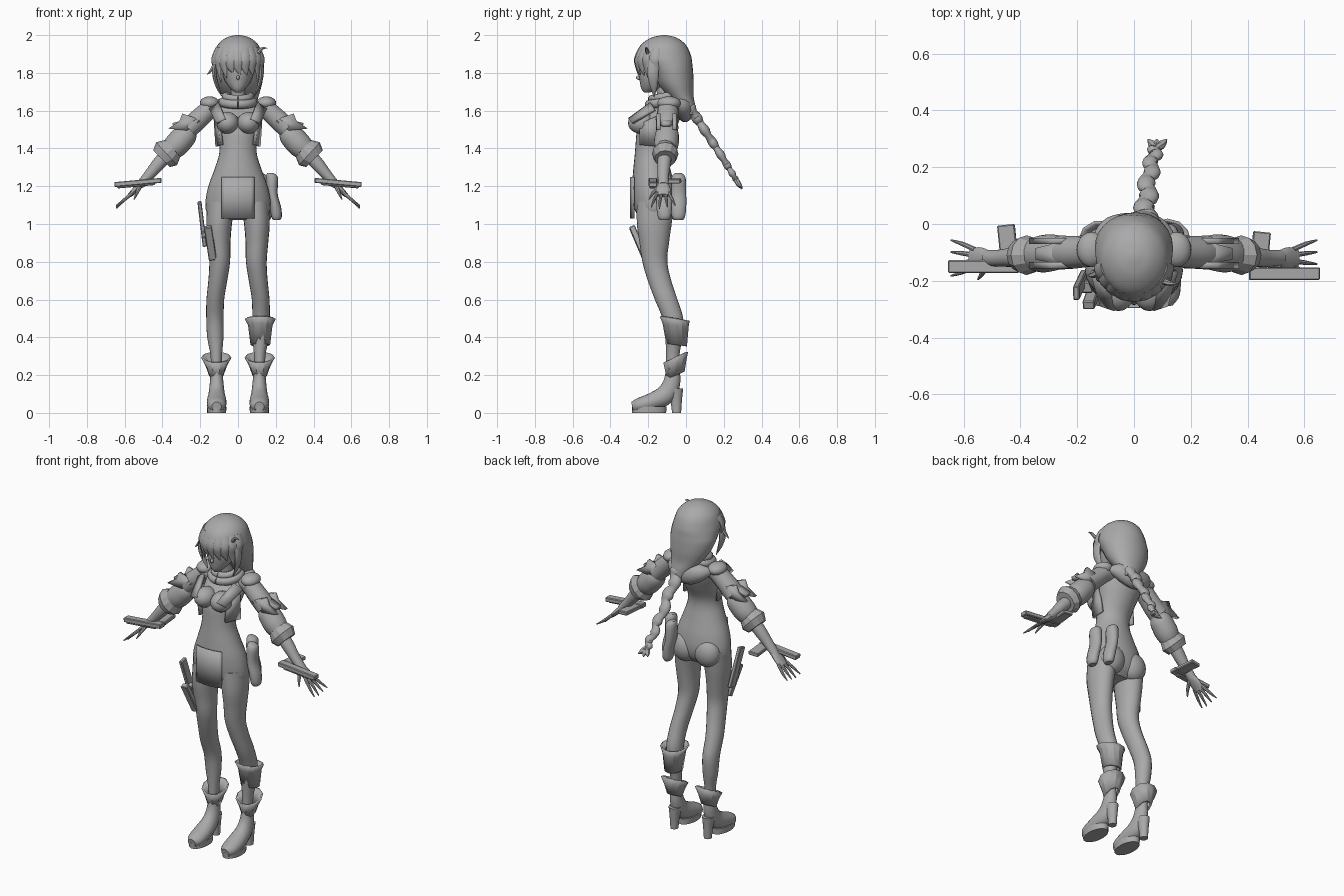
import bpy, bmesh, math
from mathutils import Vector, Matrix, Euler

grey = bpy.data.materials.new("plain grey")
grey.diffuse_color = (0.4, 0.4, 0.4, 1)


def finish(name, bm, mirror=False, thick=0, angle=40):
    """Turn a bmesh into a shaded object, optionally thickened and mirrored."""
    bmesh.ops.recalc_face_normals(bm, faces=bm.faces[:])
    me = bpy.data.meshes.new(name)
    bm.to_mesh(me)
    bm.free()
    me.materials.append(grey)
    ob = bpy.data.objects.new(name, me)
    bpy.context.collection.objects.link(ob)
    bpy.ops.object.select_all(action='DESELECT')
    ob.select_set(True)
    bpy.context.view_layer.objects.active = ob
    bpy.ops.object.shade_smooth_by_angle(angle=math.radians(angle))
    if thick:
        m = ob.modifiers.new("thickness", 'SOLIDIFY')
        m.thickness, m.offset = thick, 0
    if mirror:
        ob.modifiers.new("mirror", 'MIRROR').use_mirror_merge = False
    return ob


def spline(rings, steps):
    """Catmull-Rom interpolation of the ring list."""
    out = []
    for i in range(len(rings) - 1):
        p = [rings[max(0, min(len(rings) - 1, i + k))] for k in (-1, 0, 1, 2)]
        for s in range(steps):
            t = s / steps
            out.append(tuple(0.5 * (2*b + (c-a)*t + (2*a-5*b+4*c-d)*t*t + (3*b-a-3*c+d)*t**3)
                             for a, b, c, d in zip(*p)))
    return out + [rings[-1]]


def loft(name, rings, ref=None, n=20, steps=4, cap=True, tilt=0, **kw):
    """Skin ellipses (x, y, z, ra, rb): level rings, or rings square to the path if ref is given."""
    rings = spline(rings, steps)
    bm = bmesh.new()
    loops = []
    for i, (x, y, z, ra, rb) in enumerate(rings):
        c, u, v = Vector((x, y, z)), Vector((1, 0, tilt * 0)), Vector((0, 1, tilt))
        if ref:
            t = (Vector(rings[min(i+1, len(rings)-1)][:3]) - Vector(rings[max(i-1, 0)][:3])).normalized()
            u = Vector(ref)
            u = (u - t * u.dot(t)).normalized()
            v = t.cross(u)
        loops.append([bm.verts.new(c + u * max(ra, .001) * math.cos(k * math.tau / n)
                                   + v * max(rb, .001) * math.sin(k * math.tau / n)) for k in range(n)])
    for a, b in zip(loops, loops[1:]):
        for k in range(n):
            bm.faces.new((a[k], a[(k+1) % n], b[(k+1) % n], b[k]))
    if cap:
        bm.faces.new(loops[0])
        bm.faces.new(loops[-1])
    return finish(name, bm, **kw)


def ball(name, loc, size, **kw):
    bm = bmesh.new()
    bmesh.ops.create_uvsphere(bm, u_segments=20, v_segments=12, radius=1,
                              matrix=Matrix.Translation(loc) @ Matrix.Diagonal((*size, 1)))
    return finish(name, bm, **kw)


def box(name, loc, size, rot=(0, 0, 0), **kw):
    bm = bmesh.new()
    bmesh.ops.create_cube(bm, size=1, matrix=Matrix.Translation(loc)
                          @ Euler(rot).to_matrix().to_4x4() @ Matrix.Diagonal((*size, 1)))
    bmesh.ops.bevel(bm, geom=bm.edges[:], offset=.004, segments=1, affect='EDGES')
    return finish(name, bm, angle=20, **kw)


def plate(name, pts, thick, **kw):
    bm = bmesh.new()
    bm.faces.new([bm.verts.new(p) for p in pts])
    return finish(name, bm, thick=thick, angle=20, **kw)


X, Y = (1, 0, 0), (0, 1, 0)

# body
loft("torso", [(0, -.1, 1.66, .04, .04), (0, -.1, 1.63, .09, .06), (0, -.105, 1.6, .125, .075),
               (0, -.135, 1.55, .122, .1), (0, -.16, 1.49, .108, .1), (0, -.18, 1.42, .098, .087),
               (0, -.185, 1.36, .102, .087), (0, -.18, 1.28, .128, .1), (0, -.172, 1.2, .157, .113),
               (0, -.165, 1.12, .172, .115), (0, -.165, 1.06, .165, .1), (0, -.165, 1.02, .12, .06)], n=28)
ball("bust", (.055, -.235, 1.535), (.06, .072, .058), mirror=True)
ball("buttock", (.075, -.1, 1.1), (.08, .062, .085), mirror=True)
loft("neck", [(0, -.1, 1.6, .04, .04), (0, -.13, 1.76, .035, .035)], steps=1)

# front flap of the tunic
bm = bmesh.new()
cols = [[bm.verts.new((x, -.292 + 2 * x * x, z)) for z in (1.03, 1.14, 1.25)]
        for x in [-.085 + .017 * i for i in range(11)]]
for a, b in zip(cols, cols[1:]):
    for k in range(2):
        bm.faces.new((a[k], b[k], b[k+1], a[k+1]))
finish("front_flap", bm, thick=.008)

# legs and boots
loft("leg", [(.09, -.16, 1.12, .075, .1), (.1, -.168, 1.0, .068, .092), (.1, -.168, .9, .06, .078),
             (.097, -.165, .8, .055, .066), (.107, -.14, .7, .05, .062), (.12, -.105, .6, .047, .06),
             (.122, -.07, .5, .046, .055), (.12, -.065, .4, .043, .045), (.115, -.07, .3, .03, .035),
             (.115, -.07, .2, .028, .035)], mirror=True)
loft("boot", [(.113, -.07, .24, .03, .035), (.113, -.075, .16, .036, .045), (.113, -.11, .095, .044, .052),
              (.113, -.18, .06, .052, .046), (.113, -.25, .04, .048, .038), (.113, -.285, .033, .025, .025)],
     ref=X, mirror=True)
loft("boot_sole", [(.113, -.195, 0, .05, .09), (.113, -.195, .035, .052, .092)], steps=1, mirror=True)
loft("boot_heel", [(.113, -.05, 0, .022, .024), (.113, -.052, .06, .026, .03), (.113, -.06, .13, .035, .045)],
     mirror=True)
loft("ankle_cuff", [(.115, -.055, .2, .034, .045), (.115, -.055, .25, .052, .054), (.115, -.055, .295, .076, .064)],
     n=10, steps=1, cap=False, tilt=.45, thick=.01, mirror=True, angle=25)
loft("knee_cuff", [(.118, -.06, .5, .078, .074), (.118, -.055, .465, .06, .064), (.118, -.05, .36, .047, .05)],
     n=12, steps=1, cap=False, tilt=-.15, thick=.01, angle=25)

# arms
loft("arm", [(.1, -.09, 1.62, .045, .04), (.16, -.095, 1.6, .05, .045), (.23, -.1, 1.53, .045, .04),
             (.3, -.105, 1.45, .04, .036), (.41, -.115, 1.33, .036, .036), (.47, -.12, 1.26, .03, .028),
             (.52, -.12, 1.205, .028, .022)], ref=Y, mirror=True)
loft("puffed_sleeve", [(.25, -.1, 1.5, .045, .045), (.275, -.1, 1.475, .062, .062), (.32, -.105, 1.425, .066, .066),
                       (.35, -.11, 1.395, .058, .06)], ref=Y, mirror=True)
loft("sleeve_cuff", [(.345, -.11, 1.4, .056, .06), (.378, -.11, 1.372, .07, .082), (.405, -.11, 1.345, .056, .062)],
     ref=Y, n=12, steps=1, mirror=True, angle=25)
loft("upper_sleeve", [(.15, -.095, 1.61, .055, .05), (.22, -.1, 1.545, .058, .055), (.26, -.1, 1.505, .06, .052)],
     ref=Y, n=14, mirror=True)
for y in (-.145, -.06):
    plate("sleeve_wing", [(.2, y, 1.545), (.235, y, 1.565), (.295, y, 1.585), (.31, y, 1.545),
                          (.37, y, 1.505), (.27, y, 1.495)], .022, mirror=True)
plate("sleeve_wing_top", [(.225, -.15, 1.555), (.225, -.055, 1.555), (.345, -.085, 1.525), (.345, -.125, 1.525)],
      .02, mirror=True)

# hands
loft("palm", [(.505, -.12, 1.22, .024, .02), (.54, -.12, 1.185, .038, .016), (.575, -.12, 1.15, .034, .012)],
     ref=Y, n=12, mirror=True)
for i in range(4):
    y = -.15 + .02 * i
    dy = (i - 1.5) * .022
    loft("finger", [(.56, y, 1.165, .009, .01), (.605, y + dy * .6, 1.125, .008, .008),
                    (.645, y + dy, 1.082 + .008 * abs(i - 1), .003, .003)], ref=Y, n=8, steps=2, mirror=True)
loft("thumb", [(.52, -.14, 1.2, .012, .012), (.535, -.175, 1.165, .009, .009), (.55, -.195, 1.13, .003, .003)],
     ref=Y, n=8, steps=2, mirror=True)

# pistols lying flat beside each wrist
for s, y in ((1, -.175), (-1, -.15)):
    rot = (0, s * .09, 0)
    box("pistol_slide", (s * .53, y, 1.22), (.25, .045, .026), rot)
    box("pistol_rail", (s * .54, y - .004, 1.207), (.2, .028, .02), rot)
    box("pistol_grip", (s * .445, y + .085, 1.228), (.062, .125, .022), (0, s * .09, s * -.1))
    box("trigger_guard", (s * .495, y + .035, 1.223), (.05, .03, .01), rot)

# vest, shoulders and scarf
plate("lapel", [(.1, -.185, 1.64), (.15, -.165, 1.605), (.115, -.285, 1.535), (.065, -.302, 1.555)],
      .018, mirror=True)
plate("vest_side", [(.122, -.16, 1.57), (.1, -.245, 1.53), (.085, -.245, 1.42), (.112, -.14, 1.41)],
      .016, mirror=True)
ball("shoulder_pad", (.15, -.09, 1.64), (.052, .062, .036), mirror=True)
loft("hood", [(.13, -.05, 1.63, .02, .02), (.08, -.02, 1.62, .045, .05), (0, -.005, 1.6, .045, .062),
              (-.08, -.02, 1.62, .045, .05), (-.13, -.05, 1.63, .02, .02)], ref=Y, n=14)
for z, rad, thick in ((1.675, .066, .02), (1.645, .08, .024)):
    ring = [(rad * math.sin(a), -.115 - rad * math.cos(a), z - .012 * math.cos(a), thick, thick)
            for a in [math.tau * i / 28 for i in range(29)]]
    loft("scarf", ring, ref=(0, 0, 1), n=10, steps=1)

# head
loft("face", [(0, -.208, 1.695, .012, .012), (0, -.188, 1.715, .038, .048), (0, -.165, 1.755, .068, .08),
              (0, -.152, 1.81, .083, .1), (0, -.145, 1.9, .085, .1)])
ball("nose", (0, -.25, 1.775), (.009, .014, .012))

# hair
loft("hair", [(0, -.115, 2.0, .012, .012), (0, -.117, 1.985, .065, .07), (0, -.12, 1.945, .11, .122),
              (0, -.118, 1.885, .132, .146), (0, -.092, 1.84, .137, .126), (0, -.074, 1.8, .136, .112),
              (.005, -.055, 1.74, .122, .096), (.015, -.028, 1.68, .095, .068), (.03, 0, 1.63, .065, .048),
              (.04, .02, 1.58, .04, .032)], n=28)
for i in range(-4, 5):
    a = i * .3
    def at(r, z, w, d, turn=0):
        return (.93 * r * math.sin(a + turn), -.118 - r * math.cos(a + turn), z, w, d)
    low = 1.79 + .012 * (i % 3) - .014 * abs(i)
    loft("fringe_lock", [at(.12, 1.93, .03, .012), at(.145, 1.875, .03, .012), at(.142, 1.83, .022, .008),
                         at(.135, low, .002, .002, .1)],
         ref=(math.cos(a), math.sin(a), 0), n=8, steps=3, mirror=False)
loft("side_lock", [(.115, -.17, 1.88, .03, .014), (.125, -.175, 1.8, .03, .012), (.11, -.17, 1.73, .02, .009),
                   (.085, -.17, 1.675, .002, .002)], ref=Y, n=8, mirror=True)
loft("right_flick", [(.1, -.2, 1.9, .012, .012), (.13, -.21, 1.93, .008, .008), (.155, -.21, 1.93, .001, .001)],
     ref=Y, n=6)
loft("left_flick", [(-.12, -.17, 1.85, .016, .012), (-.145, -.18, 1.81, .01, .008), (-.165, -.18, 1.79, .001, .001)],
     ref=Y, n=6)

# braid of overlapping lobes, with a tuft at the end
path = spline([(.04, .02, 1.62), (.045, .09, 1.51), (.055, .175, 1.38), (.07, .24, 1.275), (.078, .27, 1.225)], 6)
rings = []
for i, (x, y, z) in enumerate(path):
    r = (.038 - .0008 * i) * (1, 1.08, .78)[i % 3]
    rings.append((x + .007 * (-1) ** (i // 3), y, z, r, r * .75))
loft("braid", rings, ref=X, n=12, steps=2)
for dx in (-.03, 0, .035):
    loft("braid_tuft", [(.078, .265, 1.235, .012, .012), (.08 + dx * .5, .28, 1.21, .016, .014),
                        (.08 + dx, .298, 1.185 + abs(dx) * .3, .003, .003)], ref=X, n=8)

# thigh holster and hip pouches
box("thigh_holster", (-.147, -.25, .9), (.042, .032, .19), (.4, -.15, 0))
box("holster_pistol", (-.19, -.215, 1.0), (.022, .05, .24), (.25, -.12, 0))
box("holster_strap", (-.17, -.22, .95), (.05, .04, .03), (.3, -.12, 0))
for x, y in ((.19, -.115), (.135, -.04)):
    loft("hip_pouch", [(x - .02, y, 1.27, .015, .018), (x - .01, y, 1.245, .032, .038), (x - .008, y, 1.16, .028, .042),
                       (x + .008, y, 1.09, .03, .042), (x + .014, y, 1.04, .028, .036), (x + .014, y, 1.02, .018, .025)],
         n=14)
